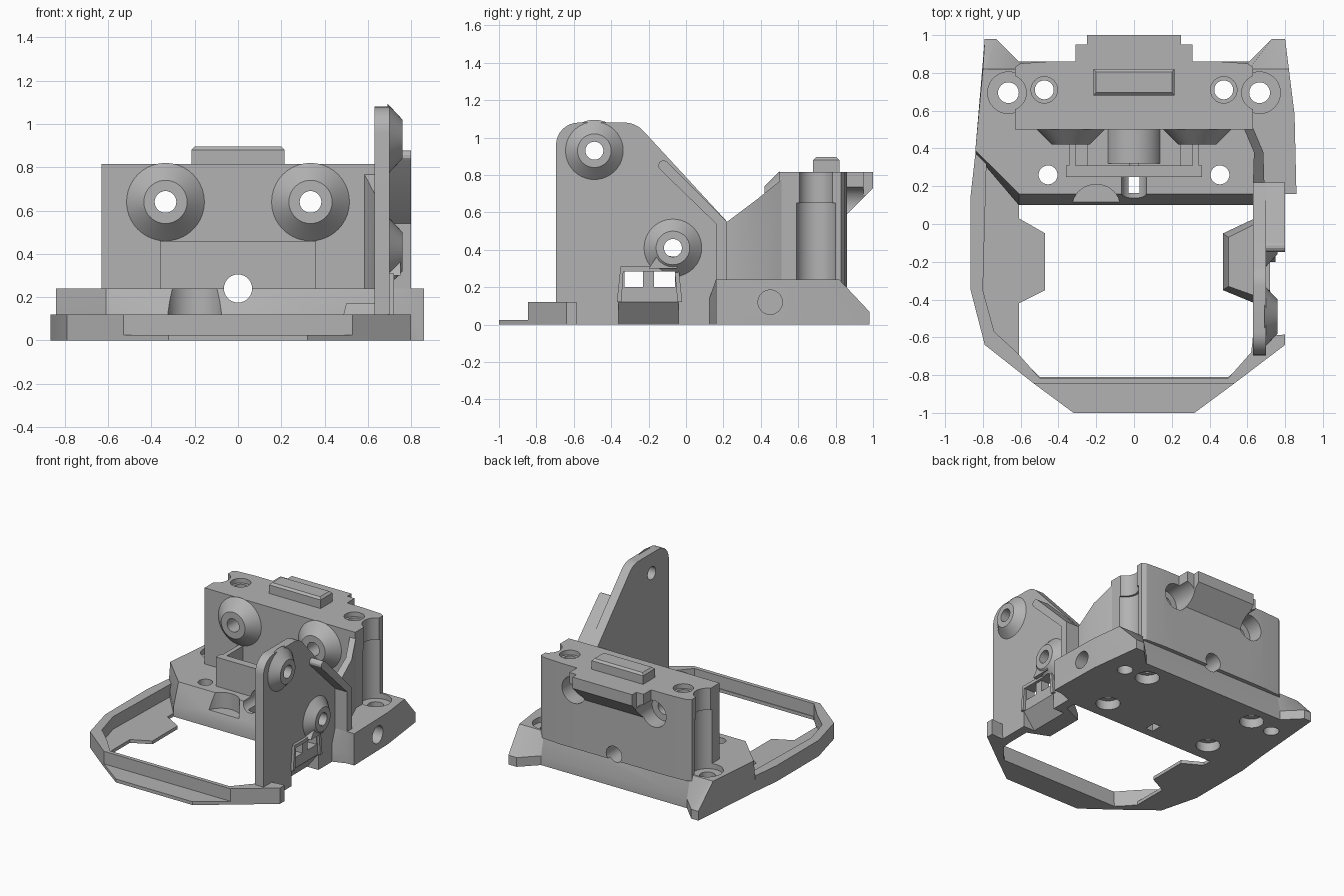
import bpy, bmesh, math
from mathutils import Matrix, Vector

old = bpy.data.objects.get("Cube")
if old:
    bpy.data.objects.remove(old, do_unlink=True)

GREY = (0.45, 0.45, 0.45, 1)
mat = bpy.data.materials.new("plain grey")
mat.use_nodes = True
mat.diffuse_color = GREY
mat.node_tree.nodes["Principled BSDF"].inputs["Base Color"].default_value = GREY
parts = []


def finish(bm, name, cutter=False):
    bmesh.ops.recalc_face_normals(bm, faces=bm.faces)
    me = bpy.data.meshes.new(name)
    bm.to_mesh(me)
    bm.free()
    me.materials.append(mat)
    ob = bpy.data.objects.new(name, me)
    bpy.context.collection.objects.link(ob)
    ob.hide_render = cutter
    if not cutter:
        parts.append(ob)
    return ob


def loft(name, levels, cutter=False):
    """Solid through closed rings of 3D points, all of the same length."""
    bm = bmesh.new()
    rings = [[bm.verts.new(p) for p in ring] for ring in levels]
    n = len(rings[0])
    for a, b in zip(rings, rings[1:]):
        for i in range(n):
            j = (i + 1) % n
            bm.faces.new((a[i], a[j], b[j], b[i]))
    bm.faces.new(rings[0][::-1])
    bm.faces.new(rings[-1])
    return finish(bm, name, cutter)


def prism(name, outline, lo, hi, axis="z", cutter=False):
    """Extrude an outline: xy along z, yz along x, or xz along y."""
    put = {"z": lambda p, t: (p[0], p[1], t),
           "x": lambda p, t: (t, p[0], p[1]),
           "y": lambda p, t: (p[0], t, p[1])}[axis]
    return loft(name, [[put(p, t) for p in outline] for t in (lo, hi)], cutter)


def box(name, x, y, z, cutter=False):
    return prism(name, [(x[0], y[0]), (x[1], y[0]), (x[1], y[1]), (x[0], y[1])], *z, "z", cutter)


def rod(name, start, axis, length, r1, r2=None, cutter=False):
    """Cylinder or cone from a start point along an axis."""
    d = Vector(axis)
    m = Matrix.Translation(Vector(start) + d * length / 2) @ d.to_track_quat("Z", "Y").to_matrix().to_4x4()
    bm = bmesh.new()
    bmesh.ops.create_cone(bm, cap_ends=True, segments=40, radius1=r1,
                          radius2=r1 if r2 is None else r2, depth=length, matrix=m)
    return finish(bm, name, cutter)


def arc(cx, cy, r, a0, a1, n=8):
    return [(cx + r * math.cos(math.radians(a0 + (a1 - a0) * i / n)),
             cy + r * math.sin(math.radians(a0 + (a1 - a0) * i / n))) for i in range(n + 1)]


def cut(obs, cutters):
    for ob in obs:
        bpy.context.view_layer.objects.active = ob
        for c in cutters:
            mod = ob.modifiers.new("cut", "BOOLEAN")
            mod.operation, mod.solver, mod.object = "DIFFERENCE", "EXACT", c
            bpy.ops.object.modifier_apply(modifier=mod.name)
    for c in cutters:
        bpy.data.objects.remove(c, do_unlink=True)


X, Y, Z = (1, 0, 0), (0, 1, 0), (0, 0, 1)

# Base slab with sloped front and raised pointed rear corners
low = [(-.61, .10), (.63, .10), (.80, .16), (.86, .16), (.85, .58), (.80, .98), (.73, .98),
       (.61, .86), (-.61, .86), (-.73, .98), (-.79, .98), (-.84, .37)]
top = [(-.61, .16), (.63, .16), (.80, .16), (.86, .16), (.85, .58), (.82, .82), (.78, .82),
       (.61, .82), (-.61, .82), (-.78, .82), (-.80, .82), (-.84, .39)]
base = loft("base_slab", [[(x, y, z) for x, y in ring]
                          for ring, z in ((low, 0), (low, .07), (top, .24))])

# Main block with rear flange
half = [(.63, .5), (.63, .83), (.60, .85), (.45, .86), (.33, .86)]
block = prism("main_block", half + [(-x, y) for x, y in reversed(half)], .2, .815)
flange = prism("rear_flange", [(.8, .815), (1, .815), (1, .73), (.8, .53)], -.25, .25, "x")
shoulder = prism("flange_shoulder", [(.8, .815), (.95, .815), (.95, .68), (.8, .53)], -.31, .31, "x")
loft("top_key", [[(sx * (.215 - d), .75 + sy * (.07 - d), z)
                  for sx, sy in ((-1, -1), (1, -1), (1, 1), (-1, 1))]
                 for d, z in ((0, .8), (0, .88), (.015, .895))])

# Conical front bosses
bosses = [rod("front_boss", (s * .335, .5, .64), (0, -1, 0), .08, .18, .1) for s in (-1, 1)]

# Front bracket with centre barrel
bracket = [box("bracket_front", (-.36, .36), (.25, .31), (.2, .46)),
           box("bracket_floor", (-.25, .25), (.30, .5), (.2, .30)),
           rod("centre_barrel", (0, .32, .24), Y, .2, .15)]
for s in (-1, 1):
    a, b = sorted((s * .31, s * .345))
    bracket.append(box("bracket_side", (a, b), (.30, .5), (.2, .46)))

# Drilled openings shared by the body parts
cutters = [rod("bore", (0, .0, .24), Y, 1.2, .065, cutter=True),
           rod("side_bore", (.7, .45, .12), X, .3, .065, cutter=True),
           rod("front_scoop", (-.2, .08, .12), Z, .2, .13, cutter=True),
           box("drain_slot", (-.03, .03), (.165, .25), (-.1, .3), cutter=True)]
for s in (-1, 1):
    cutters += [rod("boss_bore", (s * .335, .3, .64), Y, .9, .05, cutter=True),
                rod("rear_recess", (s * .335, .74, .64), Y, .4, .1, cutter=True),
                rod("inner_screw", (s * .475, .71, -.1), Z, 1.1, .05, cutter=True),
                rod("inner_rim", (s * .475, .71, .78), Z, .2, .07, cutter=True),
                rod("inner_foot", (s * .475, .71, -.1), Z, .17, .085, cutter=True),
                rod("outer_screw", (s * .665, .695, -.1), Z, .5, .055, cutter=True),
                rod("outer_seat", (s * .665, .695, .2), Z, .45, .11, cutter=True),
                rod("outer_channel", (s * .665, .695, .64), Z, .3, .095, cutter=True),
                rod("front_screw", (s * .455, .26, -.1), Z, .5, .05, cutter=True),
                rod("front_foot", (s * .455, .26, -.1), Z, .17, .085, cutter=True)]
cut([base, block, flange, shoulder] + bosses + bracket, cutters)

# Low ring frame: thin sheet with tab, plus a raised rim
side = [(-.84, .37), (-.865, .15), (-.865, -.35), (-.79, -.64)]
prism("ring_sheet", side + [(-.53, -.845), (-.32, -1), (.32, -1), (.53, -.845), (.80, -.64), (.80, -.59),
      (.63, -.59), (.62, -.7), (.5, -.81), (-.5, -.81), (-.61, -.7), (-.61, -.42), (-.47, -.35),
      (-.47, -.05), (-.61, .03), (-.61, .2)], 0, .025)
prism("ring_rim", side + [(-.53, -.845), (.53, -.845), (.80, -.64), (.80, -.585), (.63, -.6),
      (.62, -.68), (.5, -.815), (-.5, -.815), (-.62, -.68), (-.74, -.57), (-.8, -.35), (-.78, .36)], 0, .12)

# Tall side plate with two hollow bosses
plate = prism("side_plate", [(-.695, 0), (.22, 0), (.22, .55)] + arc(-.33, .94, .14, 45, 90)
              + arc(-.575, .96, .12, 90, 180), .63, .70, "x")
knobs = [rod("side_boss", (.69, y, z), X, .07, .165, .09) for y, z in ((-.49, .93), (-.07, .41))]
tab = loft("inner_tab", [[(.64, -.42, 0), (.47, -.35, 0), (.47, -.05, 0), (.64, .03, 0)],
                         [(.64, -.42, .05), (.47, -.35, .05), (.47, -.05, .05), (.64, .03, .05)],
                         [(.64, -.38, .17), (.5, -.33, .17), (.5, -.07, .17), (.64, 0, .17)]])
cutters = [rod("knob_bore", (.5, y, z), X, .4, .048, cutter=True) for y, z in ((-.49, .93), (-.07, .41))]
cutters += [box("window", (.6, .8), ys, (.2, .285), True) for ys in ((-.33, -.23), (-.17, -.06))]
cutters.append(prism("undercut", [(.8, -.02), (.8, .12), (.70, .12), (.59, -.02)], -.36, -.04, "y", True))
cut([plate, tab] + knobs, cutters)

# Clip hook and frame on the plate
prism("clip_hook", [(-.2, .30), (-.05, .30), (-.04, .36), (-.15, .375)], .69, .75, "x")
prism("clip_frame", [(-.37, .12), (-.345, .12), (-.335, .285), (-.06, .285), (-.045, .12),
                     (-.02, .12), (-.04, .31), (-.35, .31)], .69, .72, "x")

# Stiffening rib along the plate edge
prism("plate_rib", [(.16, 0), (.22, 0), (.22, .55), (-.10, .87)] + arc(-.12, .85, .028, 45, 225, 6)
      + [(.16, .54)], .69, .80, "x")

# Gusset joining the plate to the block
path = [((.63, .22), (.69, .22), .55), ((.635, .38), (.685, .38), .67), ((.58, .51), (.63, .51), .775)]
loft("gusset", [[(*a, .1), (*b, .1), (*b, h), (*a, h)] for a, b, h in path])

# Smooth round surfaces while keeping edges crisp
bpy.ops.object.select_all(action="DESELECT")
for ob in parts:
    ob.select_set(True)
bpy.context.view_layer.objects.active = parts[0]
bpy.ops.object.shade_smooth_by_angle(angle=math.radians(25))
